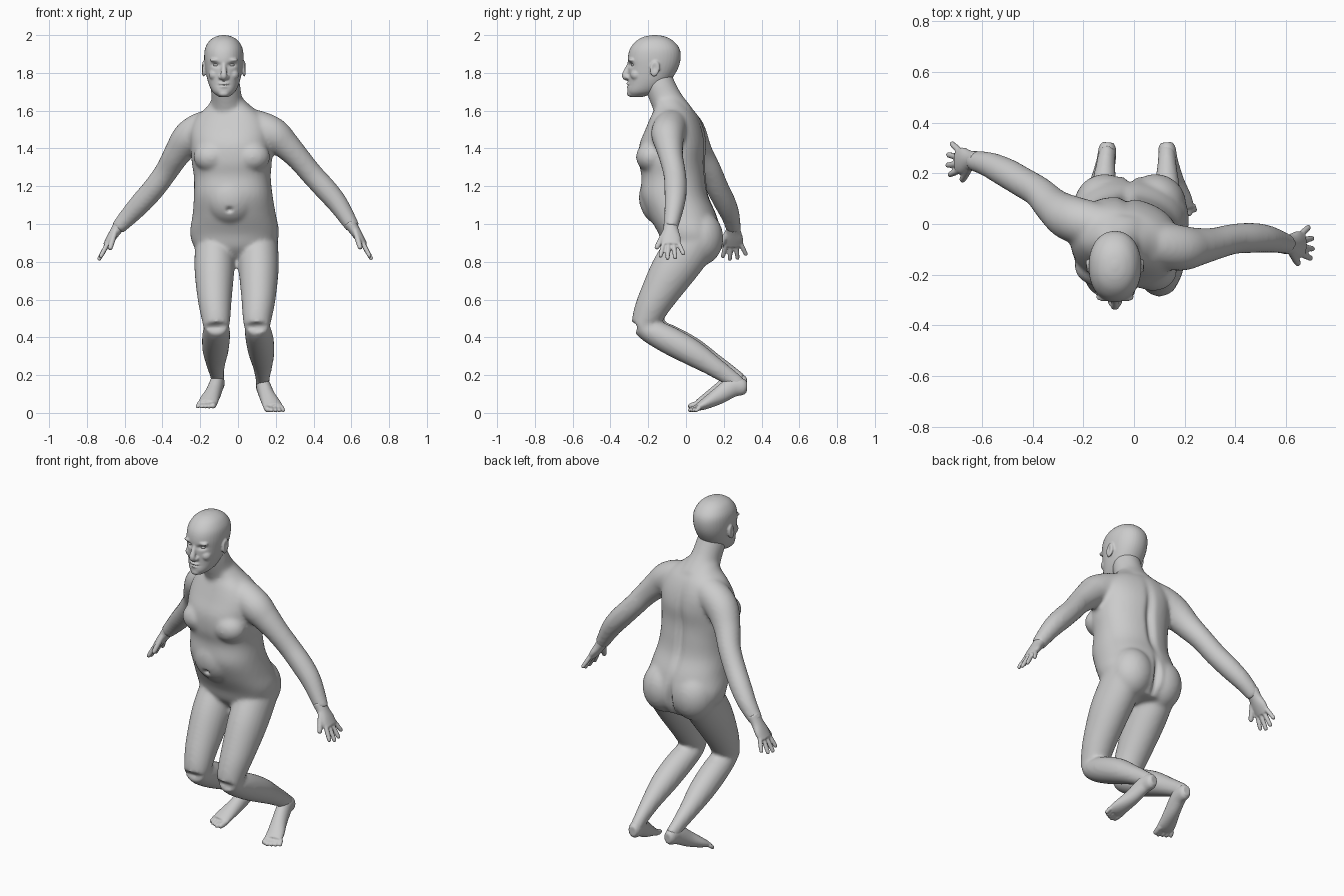
import bpy, bmesh, math
from mathutils import Vector, Matrix

if "Cube" in bpy.data.objects:
    bpy.data.objects.remove(bpy.data.objects["Cube"])

grey = bpy.data.materials.new("plain_grey")
grey.use_nodes = True
GREY = (0.6, 0.6, 0.6, 1)
grey.diffuse_color = GREY
grey.node_tree.nodes["Principled BSDF"].inputs["Base Color"].default_value = GREY


def resample(rows, n=5):
    """Catmull-Rom through rows of numbers."""
    P = [Vector(r) for r in rows]
    P = [2 * P[0] - P[1]] + P + [2 * P[-1] - P[-2]]
    out = []
    for a, b, c, d in zip(P, P[1:], P[2:], P[3:]):
        for k in range(n):
            t = k / n
            out.append(0.5 * (2 * b + (c - a) * t + (2 * a - 5 * b + 4 * c - d) * t**2
                              + (3 * b - a - 3 * c + d) * t**3))
    return out + [P[-2]]


def loft(bm, rows, side=(1, 0, 0), side_end=None, level=False, power=2.0, segs=28):
    """Skin oval sections; each row is x, y, z, half width, half depth."""
    rows = resample(rows)
    side, last = Vector(side), Vector(side_end or side)
    rings = []
    for i, r in enumerate(rows):
        c = Vector(r[:3])
        a, b = rows[max(i - 1, 0)], rows[min(i + 1, len(rows) - 1)]
        t = Vector((0, 0, 1)) if level else (Vector(b[:3]) - Vector(a[:3])).normalized()
        u = side.lerp(last, i / (len(rows) - 1))
        u = (u - t * u.dot(t)).normalized()
        v = t.cross(u)
        ring = []
        for k in range(segs):
            ang = math.tau * k / segs
            x, y = math.cos(ang), math.sin(ang)
            f = (abs(x)**power + abs(y)**power) ** (-1 / power)
            ring.append(bm.verts.new(c + u * x * f * r[3] + v * y * f * r[4]))
        rings.append(ring)
    for p, q in zip(rings, rings[1:]):
        for k in range(segs):
            j = (k + 1) % segs
            bm.faces.new((p[k], p[j], q[j], q[k]))
    bm.faces.new(rings[0])
    bm.faces.new(rings[-1])


def blob(bm, centre, size, tilt=0.0):
    m = (Matrix.Translation(centre) @ Matrix.Rotation(tilt, 4, 'X')
         @ Matrix.Diagonal((*size, 1)))
    bmesh.ops.create_uvsphere(bm, u_segments=24, v_segments=16, radius=1, matrix=m)


def digit(bm, base, tip, r, side=(0, 1, 0)):
    """Finger or toe with a rounded end."""
    b, t = Vector(base), Vector(tip)
    mid = b.lerp(t, 0.55)
    end = t + (t - b).normalized() * r * 0.6
    loft(bm, [(*b, r, r), (*mid, r, r), (*t, r * .85, r * .85), (*end, r * .3, r * .3)],
         side, segs=12)


def finish(name, bm, voxel, smooth, dents=()):
    """Fuse the pieces into one skin, relax it and press in small hollows."""
    bmesh.ops.recalc_face_normals(bm, faces=bm.faces)
    me = bpy.data.meshes.new(name)
    bm.to_mesh(me)
    bm.free()
    ob = bpy.data.objects.new(name, me)
    bpy.context.collection.objects.link(ob)
    rm = ob.modifiers.new("fuse", 'REMESH')
    rm.mode, rm.voxel_size = 'VOXEL', voxel
    sm = ob.modifiers.new("relax", 'SMOOTH')
    sm.factor, sm.iterations = 0.5, smooth
    bpy.context.view_layer.update()
    deps = bpy.context.evaluated_depsgraph_get()
    skin = bpy.data.meshes.new_from_object(ob.evaluated_get(deps))
    ob.modifiers.clear()
    ob.data = skin
    for centre, size, push in dents:
        c, push = Vector(centre), Vector(push)
        for v in skin.vertices:
            d = v.co - c
            q = sum((d[k] / size[k]) ** 2 for k in range(3))
            if q < 6:
                v.co += push * math.exp(-q)
    skin.materials.clear()
    skin.materials.append(grey)
    skin.polygons.foreach_set("use_smooth", [True] * len(skin.polygons))
    return ob


# Torso, twisted slightly at the shoulders
body = bmesh.new()
loft(body, [(-.01, .04, .80, .10, .09), (-.018, .03, .87, .205, .145),
            (-.018, .02, .95, .235, .165), (-.02, -.02, 1.05, .22, .18),
            (-.025, -.06, 1.15, .208, .178), (-.03, -.065, 1.25, .203, .168),
            (-.033, -.075, 1.33, .212, .172), (-.035, -.07, 1.42, .215, .172),
            (-.038, -.06, 1.50, .215, .148), (-.04, -.06, 1.57, .18, .118),
            (-.045, -.07, 1.62, .12, .088), (-.055, -.09, 1.66, .085, .075)],
     side=(1, 0, 0), side_end=(.95, -.3, 0), level=True, power=2.3, segs=40)
# Neck
loft(body, [(-.05, -.05, 1.56, .12, .10), (-.058, -.10, 1.65, .084, .085),
            (-.068, -.14, 1.74, .078, .08), (-.073, -.155, 1.80, .07, .075)])
# Chest, belly and buttocks
for x, y in ((-.14, -.165), (.075, -.185)):
    blob(body, (x, y, 1.355), (.095, .08, .08))
blob(body, (-.035, -.12, 1.14), (.15, .13, .15))
for x in (-.115, .085):
    blob(body, (x, .075, .925), (.122, .123, .145))

# Arms
left_arm = [(-.02, -.06, 1.53, .085), (.09, -.08, 1.515, .09), (.185, -.095, 1.475, .09),
            (.25, -.09, 1.42, .076), (.318, -.078, 1.35, .064), (.39, -.06, 1.265, .06),
            (.463, -.055, 1.185, .06), (.53, -.06, 1.105, .054), (.61, -.08, .98, .038)]
right_arm = [(-.06, -.03, 1.53, .085), (-.17, 0, 1.51, .09), (-.255, .025, 1.46, .09),
             (-.32, .07, 1.375, .073), (-.375, .125, 1.285, .062), (-.44, .165, 1.195, .06),
             (-.51, .205, 1.115, .058), (-.575, .235, 1.045, .05), (-.64, .25, .975, .038)]
for path in (left_arm, right_arm):
    loft(body, [(*p, p[3]) for p in path], side=(0, 1, 0))

# Legs; the right one is set a little higher
SIDES = (("left", 1, 0, 0, 0), ("right", -1, -.015, .025, .025))
for name, s, hip_dx, foot_dx, lift in SIDES:
    loft(body, [(s * x + hip_dx, y, z, a, b) for x, y, z, a, b in (
        (.105, .05, .92, .105, .125), (.108, -.015, .83, .107, .125),
        (.11, -.08, .735, .104, .117), (.108, -.16, .60, .09, .095),
        (.102, -.205, .51, .078, .08), (.10, -.232, .455, .068, .062))])
    calf = [(.10, -.245, .465, .06, .05), (.105, -.19, .435, .07, .065),
            (.115, -.09, .385, .074, .074), (.124, .03, .32, .069, .07),
            (.13, .14, .25, .052, .055), (.13, .235, .185, .038, .045),
            (.13, .285, .14, .035, .045)]
    loft(body, [(s * x + hip_dx + (foot_dx - hip_dx) * i / 6, y, z + lift * i / 6, a, b)
                for i, (x, y, z, a, b) in enumerate(calf)])

finish("body", body, .011, 8, [
    ((-.045, -.25, 1.075), (.014, .08, .012), (0, .025, 0)),     # navel
    ((-.03, .11, 1.28), (.022, .08, .2), (0, -.022, 0)),         # spine groove
    ((-.015, .19, .90), (.016, .1, .09), (0, -.03, 0))])         # buttock cleft

# Head
HX = -.075
head = bmesh.new()
loft(head, [(HX, y, z, a, b) for z, y, a, b in (
    (1.672, -.262, .025, .03), (1.70, -.228, .06, .082), (1.75, -.197, .083, .108),
    (1.82, -.175, .098, .131), (1.88, -.168, .104, .14), (1.93, -.165, .099, .130),
    (1.97, -.165, .076, .097), (1.992, -.165, .043, .055), (2.0, -.165, .01, .012))],
    level=True, power=2.15, segs=40)
loft(head, [(HX, -.29, 1.86, .014, .014), (HX, -.308, 1.825, .013, .014),
            (HX, -.322, 1.785, .018, .018), (HX, -.308, 1.765, .012, .01)])   # nose
for s in (-1, 1):
    blob(head, (HX + s * .016, -.307, 1.777), (.013, .016, .012))             # nostril
    blob(head, (HX + s * .04, -.288, 1.868), (.036, .018, .011))              # brow
    blob(head, (HX + s * .108, -.165, 1.822), (.011, .026, .042), -.15)       # ear
    blob(head, (HX + s * .05, -.262, 1.79), (.03, .032, .03))                 # cheek
blob(head, (HX, -.300, 1.742), (.030, .017, .008))                            # lips
blob(head, (HX, -.298, 1.726), (.026, .017, .008))
blob(head, (HX, -.288, 1.69), (.03, .025, .018))                              # chin
hollows = [((HX, -.315, 1.734), (.03, .03, .004), (0, .006, 0))]
for s in (-1, 1):
    hollows.append(((HX + s * .04, -.29, 1.842), (.022, .04, .011), (0, .016, 0)))
    hollows.append(((HX + s * .118, -.168, 1.826), (.02, .014, .022), (-s * .009, 0, 0)))
finish("head", head, .0055, 3, hollows)

# Eyes
for name, s in (("left", 1), ("right", -1)):
    eye = bmesh.new()
    blob(eye, (HX + s * .04, -.272, 1.842), (.018, .019, .01))
    finish(name + "_eye", eye, .004, 1)

# Hands, thumbs forward
for name, wrist, s in (("left", (.605, -.08, .985), 1), ("right", (-.635, .25, .982), -1)):
    hand = bmesh.new()
    W, D, Y = Vector(wrist), Vector((s * .55, 0, -.84)), Vector((0, 1, 0))
    N = Vector((-s * .84, 0, -.55))
    loft(hand, [(*(W + D * d), a, b) for d, a, b in (
        (-.03, .038, .036), (.02, .04, .029), (.07, .052, .024), (.115, .05, .018))], side=Y)
    for off, length, spread in ((-.037, .085, -.018), (-.012, .1, -.006),
                                (.013, .095, .01), (.037, .07, .03)):
        base = W + D * .095 + Y * off
        digit(hand, base, base + D * length + Y * spread + N * .008, .0125)
    base = W + D * .03 - Y * .03
    digit(hand, base, base + D * .085 - Y * .045 + N * .025, .015)
    finish(name + "_hand", hand, .0055, 2)

# Feet, heels raised and toes turned out
for name, s, _, dx, lift in SIDES:
    foot = bmesh.new()
    loft(foot, [(s * x + dx, y, z + lift * .8, a, b) for x, y, z, a, b in (
        (.128, .322, .138, .022, .028), (.13, .30, .138, .034, .044),
        (.136, .245, .135, .038, .052), (.155, .17, .088, .042, .044),
        (.178, .10, .048, .05, .030), (.187, .06, .029, .052, .019))])
    for i, (r, tip) in enumerate(((.0165, .022), (.013, .018), (.0125, .028),
                                  (.012, .038), (.011, .052))):
        x = .15 + i * .0205
        digit(foot, (s * x + dx, .075, .030 + lift * .8),
              (s * (x + .008) + dx, tip, r + lift * .8), r, side=(1, 0, 0))
    finish(name + "_foot", foot, .0055, 2)
